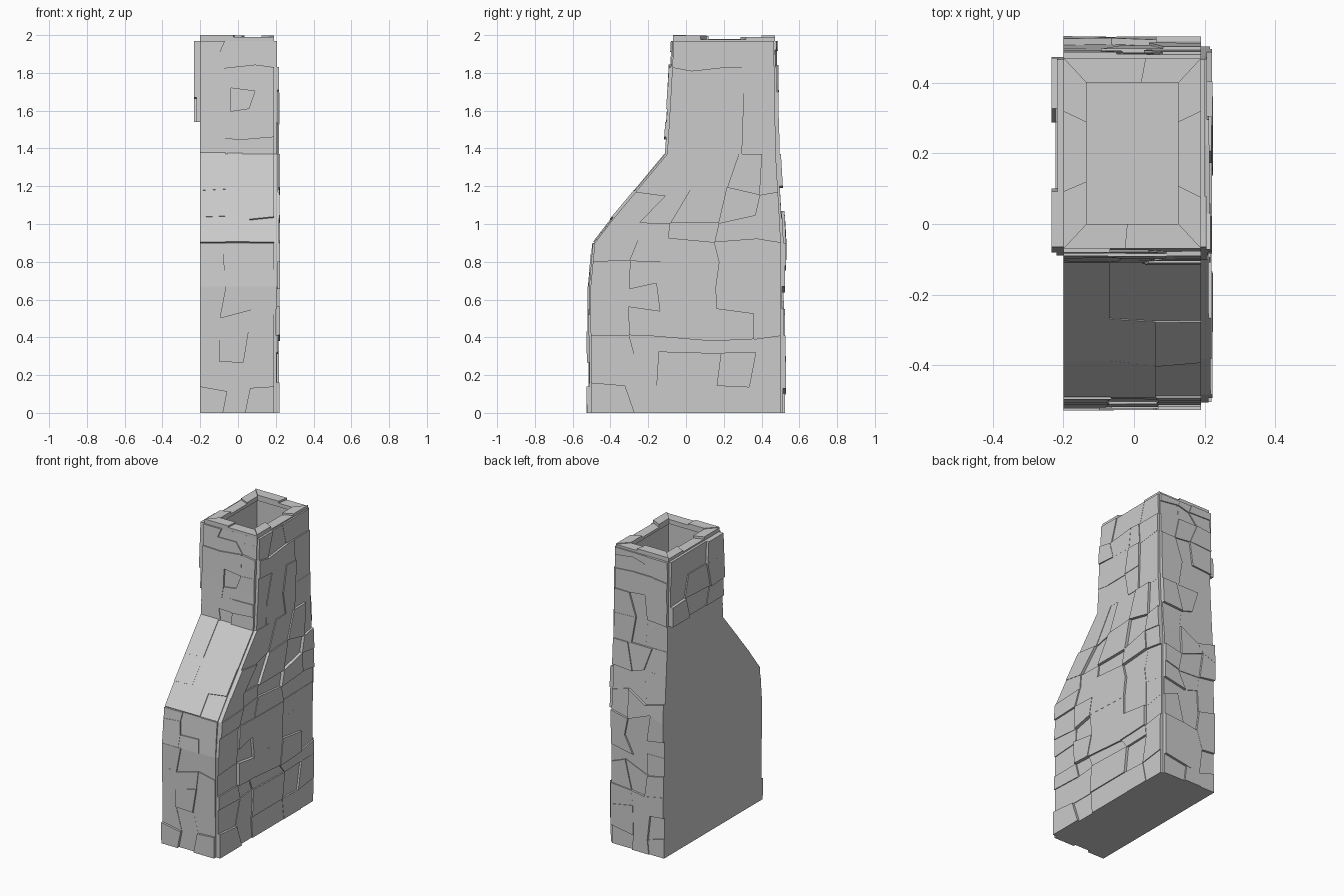
import bpy, bmesh, random
from mathutils import Vector

if "Cube" in bpy.data.objects:
    bpy.data.objects.remove(bpy.data.objects["Cube"])

random.seed(7)
X0, X1 = -0.20, 0.19
FRONT = [(0, -0.503), (0.67, -0.505), (0.91, -0.482), (1.37, -0.10), (1.60, -0.085), (1.97, -0.065)]
BACK = [(0, 0.50), (0.91, 0.502), (1.37, 0.475), (1.97, 0.465)]


def at(profile, z):
    for (z0, y0), (z1, y1) in zip(profile, profile[1:]):
        if z <= z1:
            return y0 + (y1 - y0) * (z - z0) / (z1 - z0)
    return profile[-1][1]


def finish(bm, name):
    bmesh.ops.recalc_face_normals(bm, faces=bm.faces)
    me = bpy.data.meshes.new(name)
    bm.to_mesh(me)
    bm.free()
    ob = bpy.data.objects.new(name, me)
    bpy.context.collection.objects.link(ob)
    return ob


def slab(bm, inner, outer):
    # closed prism between two matching loops
    a = [bm.verts.new(p) for p in inner]
    b = [bm.verts.new(p) for p in outer]
    bm.faces.new(a)
    bm.faces.new(b)
    n = len(a)
    for i in range(n):
        j = (i + 1) % n
        bm.faces.new((a[i], a[j], b[j], b[i]))


def stones(name, rows, cols, place, normal, tmin, tmax, ju=0.05, jz=0.03):
    # irregular grid of stones, each raised by its own amount
    n = Vector(normal).normalized()
    grid = []
    for i, z in enumerate(rows):
        line = []
        for j, u in enumerate(cols):
            if 0 < j < len(cols) - 1:
                u += random.uniform(-ju, ju)
                if 0 < i < len(rows) - 1:
                    z2 = z + random.uniform(-jz, jz)
                else:
                    z2 = z
            else:
                z2 = z
            line.append(place(u, z2))
        grid.append(line)
    bm = bmesh.new()
    for i in range(len(rows) - 1):
        for j in range(len(cols) - 1):
            q = [grid[i][j], grid[i][j + 1], grid[i + 1][j + 1], grid[i + 1][j]]
            t = random.uniform(tmin, tmax)
            slab(bm, [p - n * 0.01 for p in q], [p + n * t for p in q])
    return finish(bm, name)


# Core: extruded side profile with a flue sunk into the top
bm = bmesh.new()
outline = [(y, z) for z, y in FRONT] + [(y, z) for z, y in reversed(BACK)]
slab(bm, [(X0, y, z) for y, z in outline], [(X1, y, z) for y, z in outline])
bmesh.ops.recalc_face_normals(bm, faces=bm.faces)
top = max(bm.faces, key=lambda f: f.calc_center_median().z)
bmesh.ops.inset_region(bm, faces=[top], thickness=0.065)
well = bmesh.ops.extrude_discrete_faces(bm, faces=[top])["faces"][0]
bmesh.ops.translate(bm, verts=well.verts[:], vec=(0, 0, -0.4))
finish(bm, "chimney_core")


# Stone facings on each wall
def front_at(u, z):
    return Vector((X0 + (X1 - X0) * u, at(FRONT, z), z))


def back_at(u, z):
    return Vector((X0 + (X1 - X0) * u, at(BACK, z), z))


def side_at(x):
    def place(u, z):
        f, b = at(FRONT, z), at(BACK, z)
        return Vector((x, f + (b - f) * u, z))
    return place


thirds = [0, 0.34, 0.67, 1]
stones("front_base_stones", [0, 0.14, 0.27, 0.41, 0.52, 0.67], thirds,
       front_at, (0, -1, 0), 0.006, 0.025, 0.09)
stones("front_shoulder_stones", [0.67, 0.76, 0.83, 0.90], thirds,
       front_at, (0, -1, 0), 0.004, 0.016, 0.06, 0.02)
stones("sloped_shoulder_stones", [0.90, 1.03, 1.17, 1.37], thirds,
       front_at, (0, -0.77, 0.64), 0.005, 0.014, 0.0, 0.035)
stones("front_stack_stones", [1.37, 1.46, 1.54, 1.61, 1.71, 1.83, 1.92, 1.97], thirds,
       front_at, (0, -1, 0), 0.004, 0.022, 0.1, 0.015)
stones("back_stones", [0, 0.13, 0.27, 0.41, 0.55, 0.67, 0.78, 0.90, 1.03, 1.20, 1.37],
       thirds, back_at, (0, 1, 0), 0.006, 0.03, 0.1, 0.04)
stones("back_stack_stones", [1.37, 1.54, 1.70, 1.83, 1.92, 1.97], thirds,
       back_at, (0, 1, 0), 0.006, 0.022, 0.1, 0.02)
stones("right_base_stones", [0, 0.16, 0.32, 0.41, 0.55, 0.67, 0.80, 0.90, 1.03, 1.17, 1.37],
       [0, 0.2, 0.36, 0.66, 0.84, 1], side_at(X1), (1, 0, 0), 0.01, 0.034, 0.035, 0.03)
stones("right_stack_stones", [1.37, 1.54, 1.71, 1.83, 1.97], [0, 0.22, 0.52, 0.72, 1],
       side_at(X1), (1, 0, 0), 0.008, 0.03, 0.06, 0.02)
stones("left_stack_stones", [1.54, 1.67, 1.83, 1.97], [0, 0.3, 0.7, 1],
       side_at(X0), (-1, 0, 0), 0.008, 0.034, 0.06, 0.01)

# Mitred cap stones around the flue
outer = [(X0, -0.07), (X1, -0.07), (X1, 0.47), (X0, 0.47)]
inner = [(-0.135, 0), (0.125, 0), (0.125, 0.4), (-0.135, 0.4)]
cuts = [[0, 0.45, 1], [0, 0.27, 0.72, 1], [0, 0.4, 1], [0, 0.28, 0.7, 1]]
tops = iter([2.0, 1.99, 1.998, 1.978, 1.99, 1.985, 1.998, 1.99, 1.98, 1.995])
bm = bmesh.new()
for k in range(4):
    o0, o1, i0, i1 = (Vector(p) for p in (outer[k], outer[(k + 1) % 4], inner[k], inner[(k + 1) % 4]))
    for s, e in zip(cuts[k], cuts[k][1:]):
        q = [o0.lerp(o1, s), o0.lerp(o1, e), i0.lerp(i1, e), i0.lerp(i1, s)]
        h = next(tops)
        slab(bm, [(p.x, p.y, 1.96) for p in q], [(p.x, p.y, h) for p in q])
finish(bm, "cap_stones")
